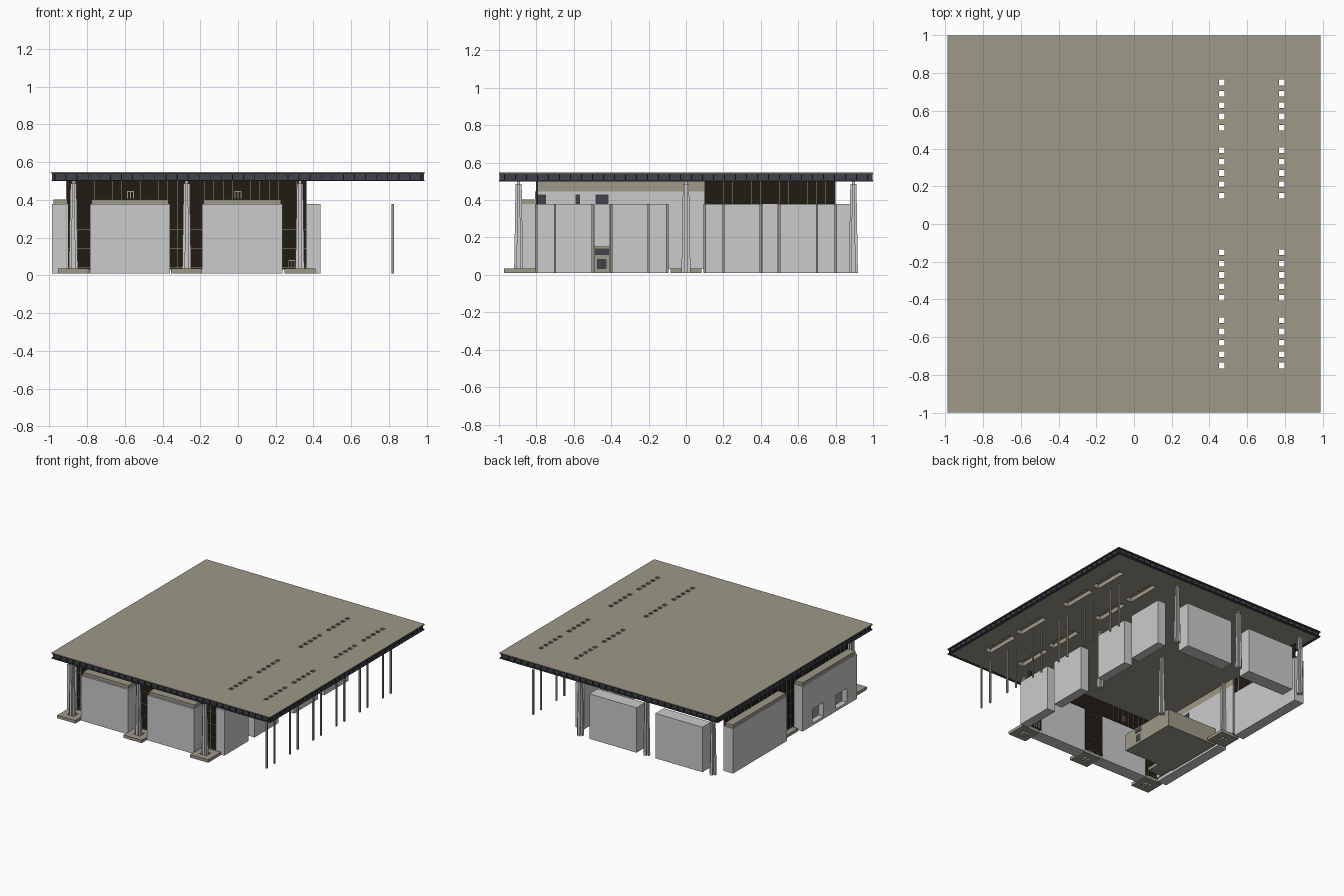
import bpy, bmesh
from mathutils import Vector

if "Cube" in bpy.data.objects:
    bpy.data.objects.remove(bpy.data.objects["Cube"])


def material(name, rgb):
    m = bpy.data.materials.new(name)
    m.diffuse_color = (*rgb, 1)
    m.use_nodes = True
    m.node_tree.nodes["Principled BSDF"].inputs["Base Color"].default_value = m.diffuse_color
    return m


TAN = material("tan", (0.34, 0.315, 0.245))
DARK = material("dark_steel", (0.05, 0.055, 0.07))
GLASS = material("dark_glass", (0.015, 0.012, 0.007))
LIFT = 0.011         # clearance of the whole building above z = 0


def finish(name, bm, mat=None):
    bmesh.ops.recalc_face_normals(bm, faces=bm.faces)
    bmesh.ops.translate(bm, verts=bm.verts, vec=(0, 0, LIFT))
    me = bpy.data.meshes.new(name)
    bm.to_mesh(me)
    bm.free()
    ob = bpy.data.objects.new(name, me)
    bpy.context.collection.objects.link(ob)
    if mat:
        me.materials.append(mat)
    return ob


def boxes(name, spans, mat=None):
    """One object from boxes given as (x0, x1, y0, y1, z0, z1)."""
    bm = bmesh.new()
    for x0, x1, y0, y1, z0, z1 in spans:
        vs = bmesh.ops.create_cube(bm, size=1)["verts"]
        for v in vs:
            v.co = Vector(((x0 + x1) / 2 + v.co.x * (x1 - x0),
                           (y0 + y1) / 2 + v.co.y * (y1 - y0),
                           (z0 + z1) / 2 + v.co.z * (z1 - z0)))
    return finish(name, bm, mat)


def cut(ob, cutter):
    m = ob.modifiers.new("cut", "BOOLEAN")
    m.operation, m.solver, m.object = "DIFFERENCE", "EXACT", cutter
    cutter.hide_render = True
    cutter.hide_viewport = True


def ring(hx, hy, t, z0, z1):
    """Four boxes forming a rectangular frame, outer half sizes hx, hy."""
    return [(-hx, hx, -hy, -hy + t, z0, z1), (-hx, hx, hy - t, hy, z0, z1),
            (-hx, -hx + t, -hy + t, hy - t, z0, z1), (hx - t, hx, -hy + t, hy - t, z0, z1)]


CX = -0.272          # centre line of the walled part
HX, HY = 0.988, 1.0  # roof half sizes
WALL = 0.367         # wall panel height
SOFFIT, TOP = 0.49, 0.536

# roof: thin sheet with skylight holes over a slab with matching long slots
holes = boxes("skylight_cutter", [
    (x - 0.015, x + 0.015, s * y - 0.015, s * y + 0.015, 0.4, 0.6)
    for x in (0.465, 0.782) for s in (-1, 1)
    for g in (0.15, 0.51) for y in [g + 0.06 * i for i in range(5)]])
slots = boxes("slot_cutter", [
    (x - 0.03, x + 0.03, s * y - 0.145, s * y + 0.145, 0.4, 0.524)
    for x in (0.465, 0.782) for s in (-1, 1) for y in (0.27, 0.63)])
slab = boxes("roof_slab", [(-0.965, 0.965, -0.98, 0.98, SOFFIT, 0.531)], TAN)
sheet = boxes("roof_sheet", [(-HX, HX, -HY, HY, 0.532, TOP)], TAN)
cut(slab, slots)
for part in (slab, sheet):
    cut(part, holes)

# steel fascia: bottom and top flanges, web and stiffener ribs
boxes("roof_edge_flanges", ring(HX, HY, 0.025, SOFFIT - 0.001, SOFFIT + 0.005)
      + ring(HX, HY, 0.025, 0.527, 0.5325), DARK)
boxes("roof_edge_web", ring(HX - 0.012, HY - 0.012, 0.01, SOFFIT, 0.532), DARK)
ribs = []
for i in range(34):
    t = -0.97 + 1.94 * i / 33
    for s in (-1, 1):
        a, b = sorted((s * (HY - 0.013), s * (HY - 0.002)))
        ribs.append((t - 0.002, t + 0.002, a, b, SOFFIT, 0.532))
        a, b = sorted((s * (HX - 0.013), s * (HX - 0.002)))
        ribs.append((a, b, t - 0.002, t + 0.002, SOFFIT, 0.532))
boxes("roof_edge_ribs", ribs, DARK)

# tapered cross-shaped columns with flanged arms
ARM = [(0.005, 0.005), (0.005, 0.018), (0.011, 0.018), (0.011, 0.024),
       (-0.011, 0.024), (-0.011, 0.018), (-0.005, 0.018)]


def column(name, x, y):
    profile = []
    for k in range(4):
        for px, py in ARM:
            for _ in range(k):
                px, py = -py, px
            profile.append((px, py))
    bm = bmesh.new()
    loops = [[bm.verts.new((x + px * s, y + py * s, z)) for px, py in profile]
             for s, z in ((1.0, 0.0), (0.68, 0.475))]
    n = len(profile)
    for i in range(n):
        j = (i + 1) % n
        bm.faces.new((loops[0][i], loops[0][j], loops[1][j], loops[1][i]))
    bm.faces.new(loops[0])
    bm.faces.new(loops[1])
    finish(name, bm)
    boxes(name + "_head", [(x - 0.008, x + 0.008, y - 0.008, y + 0.008, 0.475, SOFFIT)])


for x in (CX - 0.6, CX, CX + 0.6):
    column("front_column", x, -0.895)
    column("back_column", x, 0.895)
    column("middle_column", x, 0)

# plinth frames under the front columns and the left middle column
for x, y in ((CX - 0.6, -0.89), (CX, -0.89), (CX + 0.6, -0.89), (CX - 0.6, 0)):
    boxes("column_plinth", [(x + a, x + b, y + c, y + d, 0, 0.024) for a, b, c, d in (
        (-0.082, 0.082, -0.082, -0.03), (-0.082, 0.082, 0.03, 0.082),
        (-0.082, -0.03, -0.03, 0.03), (0.03, 0.082, -0.03, 0.03))], TAN)

# front and back wall panels
for x0, x1 in ((-0.785, -0.36), (-0.19, 0.237)):
    boxes("front_wall", [(x0, x1, -0.905, -0.8, 0, WALL)])
    boxes("front_wall_cap", [(x0 + 0.008, x1 - 0.008, -0.89, -0.802, WALL, WALL + 0.025)], TAN)
    boxes("back_wall", [(x0, x1, 0.8, 0.91, 0, WALL)])

# left wall panels, the front one with two window recesses
for y0, y1 in ((-0.8, -0.1), (0.1, 0.8)):
    wall = boxes("left_wall", [(-0.985, -0.9, y0, y1, 0, WALL)])
    boxes("left_wall_cap", [(-0.978, -0.91, y0 + 0.008, y1 - 0.008, WALL, WALL + 0.025)], TAN)
    if y0 < 0:
        cut(wall, boxes("window_cutter", [(-1.0, -0.935, y - 0.07, y + 0.07, 0.02, 0.135)
                                          for y in (-0.3, -0.6)]))
        boxes("window_lining", [(-0.94, -0.93, y - 0.07, y + 0.07, 0.02, 0.135)
                                for y in (-0.3, -0.6)], TAN)

# right wall panels, split by two gaps
boxes("right_wall", [(0.362, 0.437, a, b, 0, WALL) for a, b in
                     ((-0.8, -0.49), (-0.41, -0.1), (0.1, 0.41), (0.49, 0.8))])

# dark glazing: a band above the wall panels and full height in the gaps
boxes("front_glass", [(-0.91, 0.362, -0.8, -0.794, WALL, SOFFIT)]
      + [(a, b, -0.8, -0.794, 0.02, WALL)
         for a, b in ((-0.91, -0.785), (-0.36, -0.19), (0.237, 0.362))], GLASS)
boxes("left_glass", [(-0.908, -0.902, -0.794, 0.8, WALL, SOFFIT),
                     (-0.908, -0.902, -0.1, 0.1, 0.02, WALL)], GLASS)
bars = []
for i in range(27):
    x = -0.908 + 1.268 * i / 26
    panel = -0.785 < x < -0.36 or -0.19 < x < 0.237
    bars.append((x - 0.001, x + 0.001, -0.803, -0.792, WALL if panel else 0.02, SOFFIT))
for i in range(33):
    y = -0.798 + 1.596 * i / 32
    bars.append((-0.911, -0.9, y - 0.001, y + 0.001, WALL if abs(y) > 0.1 else 0.02, SOFFIT))
for z in (0.03, 0.13, 0.23, 0.33):
    for a, b in ((-0.91, -0.785), (-0.36, -0.19), (0.237, 0.362)):
        bars.append((a, b, -0.803, -0.792, z - 0.001, z + 0.001))
    bars.append((-0.911, -0.9, -0.1, 0.1, z - 0.001, z + 0.001))
boxes("mullions", bars, TAN)

# small opening frames in the glazing
frames = []
for x, z in ((-0.57, 0.395), (0.0, 0.395), (0.285, 0.03)):
    frames += [(x + o - 0.002, x + o + 0.002, -0.806, -0.792, z, z + 0.036)
               for o in (-0.016, 0, 0.016)]
    frames.append((x - 0.018, x + 0.018, -0.806, -0.792, z + 0.036, z + 0.04))
boxes("vent_frames", frames, TAN)

# inner lining wall behind the front half of the left glazing
boxes("inner_wall", [(-0.895, -0.885, -0.79, 0.1, 0.02, 0.435)])
boxes("inner_wall_band", [(-0.895, -0.885, -0.79, 0.1, 0.435, SOFFIT)], TAN)
boxes("inner_wall_vents", [(-0.886, -0.883, y - w, y + w, 0.365, 0.42) for y, w in
                           ((-0.77, 0.022), (-0.58, 0.012), (-0.45, 0.035))], DARK)

# low room in the front left corner
X0, X1, Y0, Y1 = -0.88, -0.42, -0.6, -0.1
boxes("room_floor", [(X0, X1, Y0, Y1, 0, 0.02)], TAN)
boxes("room_walls", [(X0, X1, Y0, Y0 + 0.012, 0.02, 0.14), (X0, X1, Y1 - 0.012, Y1, 0.02, 0.14),
                     (X1 - 0.012, X1, Y0 + 0.012, Y1 - 0.012, 0.02, 0.14)], TAN)
boxes("room_door", [(X1 - 0.001, X1 + 0.002, -0.475, -0.425, 0.02, 0.075),
                    (X1 - 0.001, X1 + 0.002, -0.487, -0.413, 0.095, 0.13)], DARK)
boxes("room_step", [(-0.86, -0.74, -0.72, Y0, 0, 0.025)], TAN)

# row of slim posts under the right overhang
boxes("slim_posts", [(0.814, 0.826, s * y - 0.006, s * y + 0.006, 0, WALL)
                     for s in (-1, 1) for y in (0.1, 0.2, 0.4, 0.5, 0.7, 0.8)], TAN)
